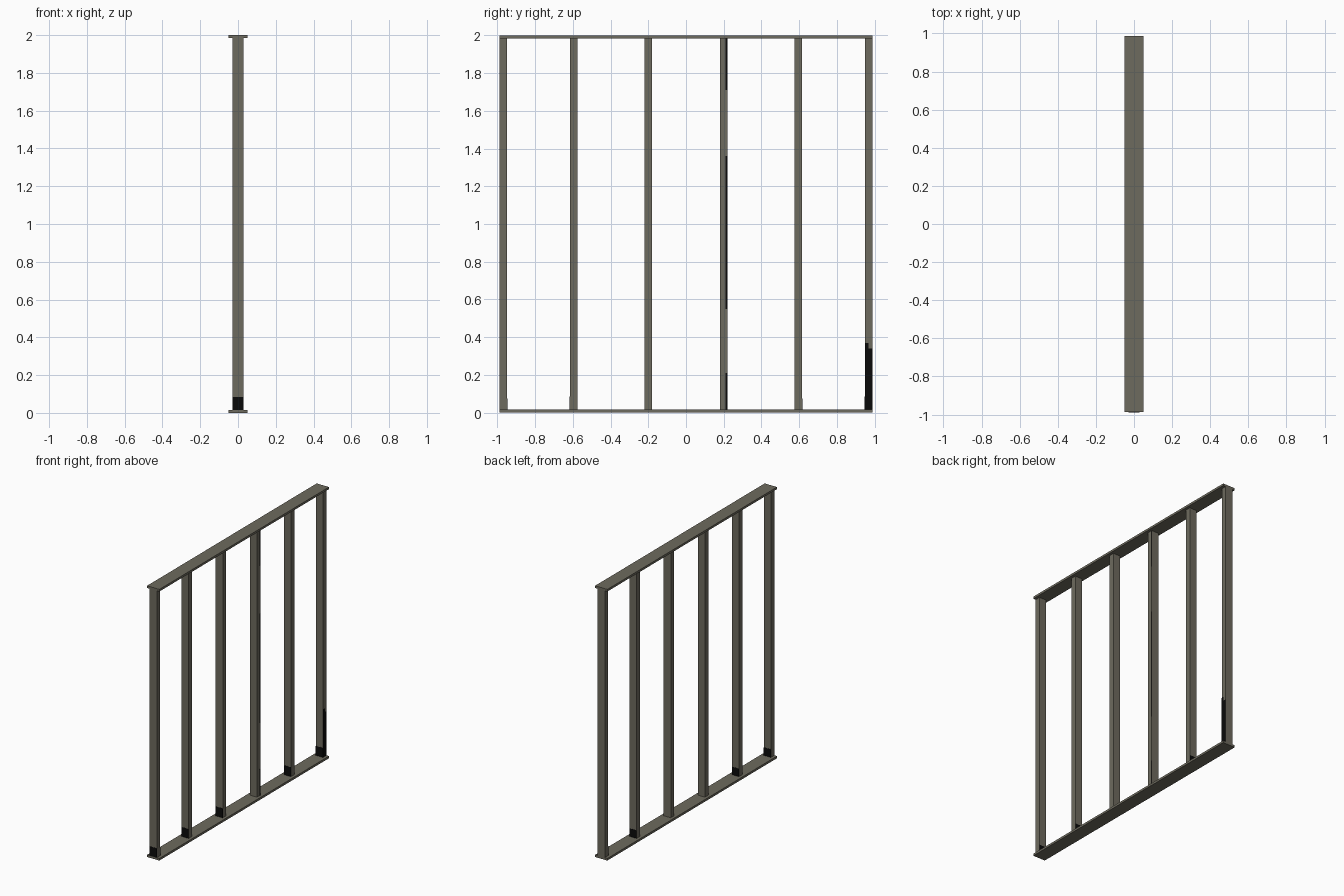
import bpy
import bmesh
from mathutils import Vector

if "Cube" in bpy.data.objects:
    bpy.data.objects.remove(bpy.data.objects["Cube"])


def material(name, rgb):
    m = bpy.data.materials.new(name)
    m.diffuse_color = (*rgb, 1)
    m.use_nodes = True
    m.node_tree.nodes["Principled BSDF"].inputs["Base Color"].default_value = m.diffuse_color
    return m


METAL = material("grey_olive_metal", (0.155, 0.145, 0.112))
BLACK = material("black_wear", (0.003, 0.003, 0.003))


def box(name, lo, hi, mat):
    lo, hi = Vector(lo), Vector(hi)
    bm = bmesh.new()
    bmesh.ops.create_cube(bm, size=1)
    for v in bm.verts:
        v.co = Vector((lo[i] + (v.co[i] + 0.5) * (hi[i] - lo[i]) for i in range(3)))
    mesh = bpy.data.meshes.new(name)
    bm.to_mesh(mesh)
    bm.free()
    mesh.materials.append(mat)
    ob = bpy.data.objects.new(name, mesh)
    bpy.context.collection.objects.link(ob)
    return ob


L, T = 0.988, 0.016      # half length and thickness of the rails
PX, PY = 0.029, 0.02     # half widths of the posts
E = 0.001                # thickness of the painted plates

# Rails
box("bottom_rail", (-0.05, -L, 0), (0.05, L, T), METAL)
box("top_rail", (-0.05, -L, 2 - T), (0.05, L, 2), METAL)

# Posts
centres = [-L + PY, -0.596, -0.199, 0.199, 0.596, L - PY]
for i, y in enumerate(centres):
    box(f"post_{i + 1}", (-PX, y - PY, T), (PX, y + PY, 2 - T), METAL)

# Black feet on the front and back faces of the posts
for i in (0, 1, 2, 4, 5):
    y = centres[i] - PY
    box(f"front_foot_mark_{i + 1}", (-PX, y - E, T), (PX, y, 0.085), BLACK)
for i in (0, 1, 4):
    y = centres[i] + PY
    box(f"back_foot_mark_{i + 1}", (-PX, y, T), (PX, y + E, 0.075), BLACK)

# Black patch on the right face of the last post
y = centres[5]
box("end_post_patch", (PX, y - PY, T), (PX + E, y + PY, 0.34), BLACK)
box("end_post_patch_tip", (PX, y - PY, 0.34), (PX + E, y, 0.37), BLACK)

# Thin black strips along one edge of the fourth post
y = centres[3] + PY
for k, (z0, z1) in enumerate(((T, 0.21), (0.55, 1.36), (1.71, 2 - T))):
    box(f"edge_strip_{k + 1}", (PX, y - 0.009, z0), (PX + E, y, z1), BLACK)
